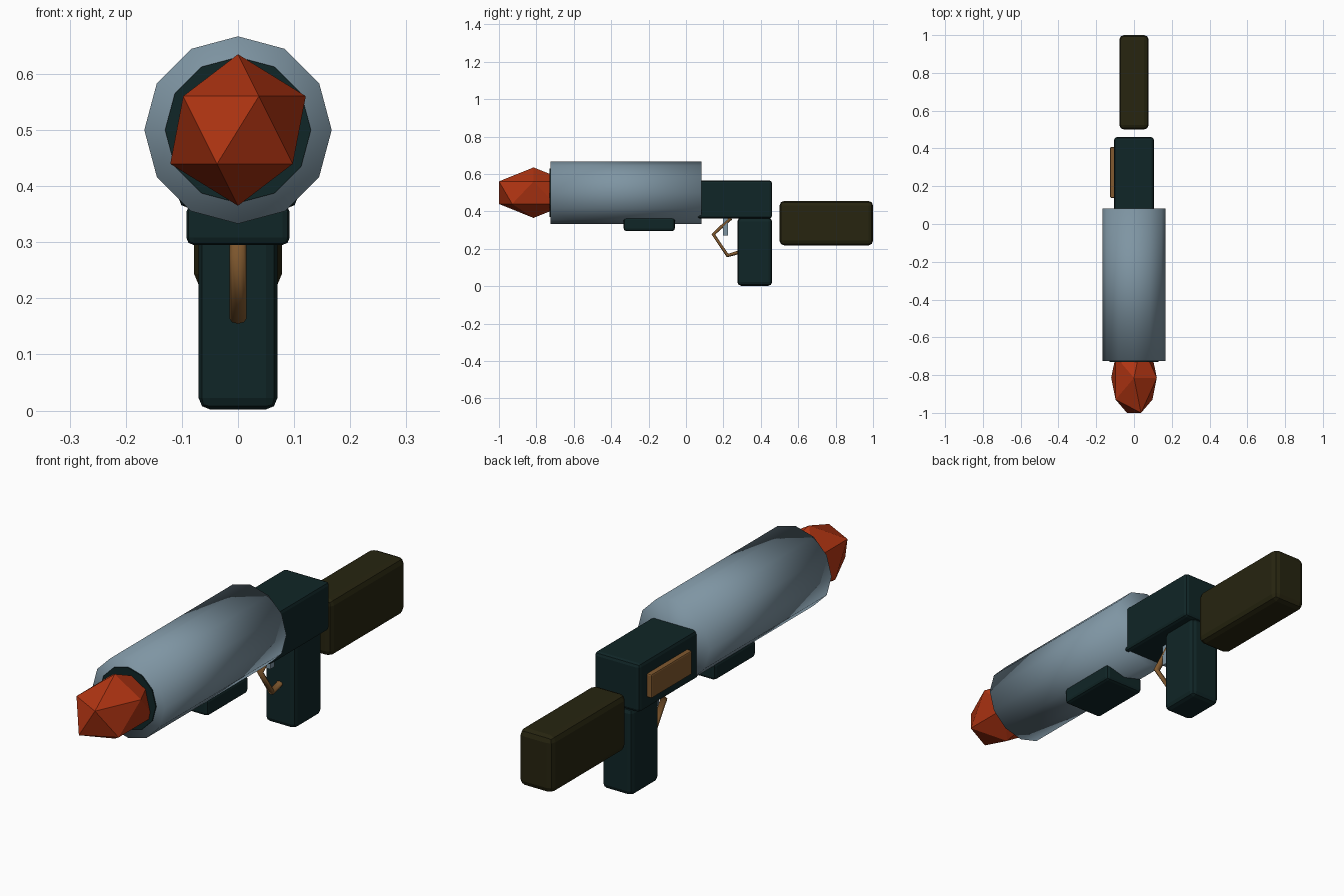
import bpy, math

if "Cube" in bpy.data.objects:
    bpy.data.objects.remove(bpy.data.objects["Cube"])


def material(name, rgb):
    m = bpy.data.materials.new(name)
    m.diffuse_color = (*rgb, 1)
    m.use_nodes = True
    m.node_tree.nodes["Principled BSDF"].inputs["Base Color"].default_value = m.diffuse_color
    return m


STEEL = material("blue grey steel", (0.21, 0.30, 0.365))
DARK = material("dark teal", (0.0052, 0.019, 0.020))
OLIVE = material("dark olive", (0.020, 0.018, 0.005))
RED = material("rocket red", (0.43, 0.034, 0.006))
BROWN = material("bronze brown", (0.22, 0.10, 0.028))


def finish(name, mat):
    ob = bpy.context.object
    ob.name = name
    ob.data.materials.append(mat)
    return ob


def box(name, mat, x, y, z, bevel=0.0):
    """Bevelled block from (min, max) ranges."""
    ranges = (x, y, z)
    bpy.ops.mesh.primitive_cube_add(size=1, location=[(a + b) / 2 for a, b in ranges])
    ob = finish(name, mat)
    ob.scale = [b - a for a, b in ranges]
    bpy.ops.object.transform_apply(location=False, rotation=False, scale=True)
    if bevel:
        mod = ob.modifiers.new("soft edges", 'BEVEL')
        mod.width = bevel
        mod.segments = 2
    return ob


def tube(name, mat, radius, y0, y1):
    """Twelve-sided cylinder lying along y."""
    bpy.ops.mesh.primitive_cylinder_add(
        vertices=12, radius=radius, depth=y1 - y0,
        location=(0, (y0 + y1) / 2, 0.5), rotation=(math.pi / 2, 0, 0))
    return finish(name, mat)


# Barrel with dark muzzle disc
tube("barrel", STEEL, 0.167, -0.725, 0.082)
bpy.ops.object.shade_smooth()
tube("muzzle_bore", DARK, 0.13, -0.73, -0.60)

# Faceted rocket tip, stretched along the barrel
bpy.ops.mesh.primitive_ico_sphere_add(subdivisions=1, radius=1, location=(0, -0.815, 0.5))
tip = finish("rocket_tip", RED)
tip.scale = (0.135, 0.2175, 0.135)

# Body blocks
box("receiver", DARK, (-0.105, 0.105), (0.06, 0.46), (0.362, 0.565), 0.014)
box("grip", DARK, (-0.07, 0.07), (0.275, 0.46), (0.002, 0.367), 0.02)
box("fore_grip", DARK, (-0.092, 0.092), (-0.333, -0.06), (0.295, 0.367), 0.013)
box("stock", OLIVE, (-0.078, 0.078), (0.5, 1.0), (0.218, 0.456), 0.025)

# Plate on the left side of the receiver
box("side_plate", BROWN, (-0.126, -0.10), (0.138, 0.408), (0.41, 0.51), 0.006)

# Trigger
box("trigger", STEEL, (-0.012, 0.012), (0.197, 0.225), (0.272, 0.37))

# Angular trigger guard, a flattened tube along a bent path
path = [(0.24, 0.364), (0.146, 0.277), (0.222, 0.164), (0.285, 0.182)]
curve = bpy.data.curves.new("trigger_guard", 'CURVE')
curve.dimensions = '3D'
curve.bevel_depth = 0.01
curve.bevel_resolution = 2
curve.use_fill_caps = True
spline = curve.splines.new('POLY')
spline.points.add(len(path) - 1)
for p, (y, z) in zip(spline.points, path):
    p.co = (0, y, z, 1)
curve.materials.append(BROWN)
guard = bpy.data.objects.new("trigger_guard", curve)
guard.scale.x = 1.5
bpy.context.collection.objects.link(guard)
